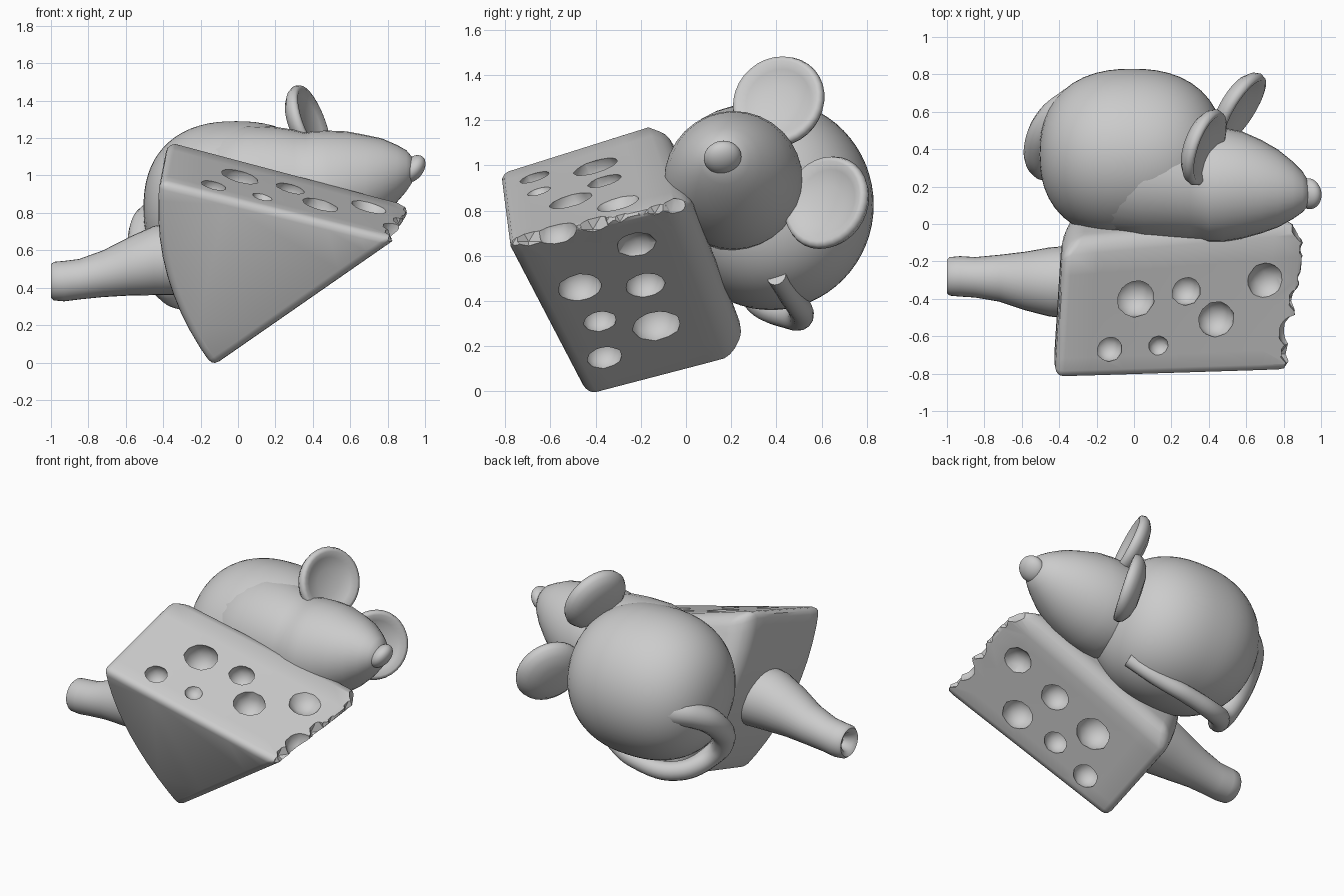
import bpy, bmesh, math, random
from mathutils import Vector, Matrix

random.seed(4)
cube = bpy.data.objects.get("Cube")
if cube:
    bpy.data.objects.remove(cube)

grey = bpy.data.materials.new("plain grey")
grey.use_nodes = True
grey.diffuse_color = (0.6, 0.6, 0.6, 1)
grey.node_tree.nodes["Principled BSDF"].inputs["Base Color"].default_value = (0.6, 0.6, 0.6, 1)


def make(name, bm):
    bmesh.ops.recalc_face_normals(bm, faces=bm.faces)
    mesh = bpy.data.meshes.new(name)
    bm.to_mesh(mesh)
    bm.free()
    mesh.materials.append(grey)
    ob = bpy.data.objects.new(name, mesh)
    bpy.context.collection.objects.link(ob)
    return ob


def select(ob):
    bpy.ops.object.select_all(action="DESELECT")
    ob.select_set(True)
    bpy.context.view_layer.objects.active = ob


def smooth(ob, angle=45):
    select(ob)
    bpy.ops.object.shade_smooth_by_angle(angle=math.radians(angle))


def apply(ob, mod):
    select(ob)
    bpy.ops.object.modifier_apply(modifier=mod.name)


def skin(name, rings):
    """Closed surface through rings of equal length."""
    bm = bmesh.new()
    loops = [[bm.verts.new(p) for p in ring] for ring in rings]
    n = len(loops[0])
    for a, b in zip(loops, loops[1:]):
        for i in range(n):
            j = (i + 1) % n
            bm.faces.new((a[i], a[j], b[j], b[i]))
    bm.faces.new(loops[0])
    bm.faces.new(loops[-1])
    return make(name, bm)


def tube_x(name, stations, n=32):
    """Round sections across x, each given as x, y, z, radius."""
    rings = []
    for x, y, z, r in stations:
        angles = [2 * math.pi * i / n for i in range(n)]
        rings.append([(x, y + r * math.cos(a), z + r * math.sin(a)) for a in angles])
    ob = skin(name, rings)
    smooth(ob)
    return ob


def ball(name, centre, size, power=2.0):
    """Ellipsoid, fuller towards both x ends when power is above 2."""
    bm = bmesh.new()
    bmesh.ops.create_uvsphere(bm, u_segments=48, v_segments=32, radius=1)
    for v in bm.verts:
        v.co /= (abs(v.co.x) ** power + math.hypot(v.co.y, v.co.z) ** power) ** (1 / power)
    bmesh.ops.transform(bm, matrix=Matrix.LocRotScale(Vector(centre), None, Vector(size)), verts=bm.verts)
    ob = make(name, bm)
    smooth(ob)
    return ob


def carve(ob, centre, radius, detail=2):
    bm = bmesh.new()
    bmesh.ops.create_icosphere(bm, subdivisions=detail, radius=radius)
    bmesh.ops.translate(bm, vec=centre, verts=bm.verts)
    cutter = make("cutter", bm)
    cutter.hide_render = True
    mod = ob.modifiers.new("hole", "BOOLEAN")
    mod.operation, mod.solver, mod.object = "DIFFERENCE", "EXACT", cutter
    apply(ob, mod)
    bpy.data.objects.remove(cutter)


# Cheese wedge: rim, tip and lower corner, front and back
front = [Vector(p) for p in ((-0.42, -0.83, 0.97), (0.85, -0.79, 0.66), (-0.14, -0.43, -0.03))]
back = [Vector(p) for p in ((-0.38, -0.17, 1.18), (0.94, -0.05, 0.83), (-0.08, 0.22, 0.14))]


def wedge_ring(rim, tip, low):
    ring = [tip.lerp(rim, i / 7) for i in range(7)]
    for i in range(11):
        t = i / 10
        bulge = 0.36 * t * (1 - t)
        ring.append(rim.lerp(low, t) + bulge * ((rim + low) / 2 - tip))
    return ring + [low.lerp(tip, i / 7) for i in range(1, 7)]


wedge_rings = [wedge_ring(*[f.lerp(b, i / 6) for f, b in zip(front, back)]) for i in range(7)]
# The back swells slightly where the mouse leans on it
middle = sum(back, Vector()) / 3
wedge_rings.append([middle.lerp(p, 0.86) + Vector((0, 0.07, 0.03)) for p in wedge_rings[-1]])
cheese = skin("cheese_wedge", wedge_rings)
bevel = cheese.modifiers.new("soft edges", "BEVEL")
bevel.width, bevel.segments, bevel.angle_limit = 0.045, 3, math.radians(35)
apply(cheese, bevel)


# Holes in the upper and lower faces: position, radius, depth of centre
def holes(spots, place, direction):
    for u, v, r, sink in spots:
        bpy.context.view_layer.update()
        found, hit, face_normal, _ = cheese.ray_cast(Vector(place(u, v)), Vector(direction))
        if found:
            carve(cheese, hit - face_normal * r * sink, r * math.hypot(1, sink))


holes([(0.01, -0.4, 0.105, 0.4), (0.28, -0.36, 0.08, 0.4), (0.44, -0.51, 0.1, 0.2),
       (0.7, -0.3, 0.1, -0.5), (-0.13, -0.67, 0.07, 0.4), (0.13, -0.65, 0.055, -0.3)],
      lambda x, y: (x, y, 3), (0, 0, -1))
holes([(-0.47, 0.46, 0.1, 0.2), (-0.18, 0.47, 0.09, 0.2), (-0.38, 0.31, 0.075, 0.4),
       (-0.13, 0.29, 0.11, 0.4), (-0.36, 0.15, 0.08, 0.4), (-0.22, 0.65, 0.09, -0.5)],
      lambda y, z: (3, y, z), (-1, 0, 0))

# Nibbled tip, with a larger bite near the front and one at the back corner
for i in range(11):
    spot = front[1].lerp(back[1], 0.04 + i * 0.093)
    jitter = Vector([random.uniform(-0.02, 0.02) for _ in range(3)])
    carve(cheese, spot + jitter + Vector((0.01, 0, 0)), random.uniform(0.055, 0.09), 1)
carve(cheese, Vector((0.87, -0.58, 0.72)), 0.1)
carve(cheese, Vector((0.95, -0.01, 0.85)), 0.11)
smooth(cheese, 35)

# Handle with a hollow end
tube_x("handle", [(-0.93, -0.28, 0.43, 0.035), (-0.985, -0.28, 0.435, 0.06),
                  (-1.0, -0.28, 0.435, 0.09), (-0.985, -0.28, 0.435, 0.103),
                  (-0.93, -0.28, 0.435, 0.108), (-0.85, -0.285, 0.445, 0.108),
                  (-0.72, -0.29, 0.475, 0.125), (-0.58, -0.305, 0.515, 0.157),
                  (-0.45, -0.31, 0.545, 0.185), (-0.25, -0.31, 0.56, 0.2)])

# Mouse body, and a head whose neck runs back into it
ball("body", (-0.01, 0.375, 0.825), (0.495, 0.455, 0.465), 2.35)
tube_x("head", [(-0.2, 0.3, 0.88, 0.25), (-0.12, 0.29, 0.9, 0.34), (0.05, 0.272, 0.918, 0.35),
                (0.2, 0.25, 0.93, 0.33), (0.3, 0.23, 0.933, 0.311), (0.36, 0.215, 0.93, 0.298),
                (0.4, 0.21, 0.93, 0.307), (0.48, 0.21, 0.935, 0.305), (0.58, 0.208, 0.95, 0.286),
                (0.68, 0.2, 0.967, 0.25), (0.77, 0.19, 0.99, 0.208), (0.85, 0.18, 1.01, 0.153),
                (0.9, 0.172, 1.025, 0.11), (0.93, 0.165, 1.03, 0.07), (0.945, 0.16, 1.03, 0.02)])

# Nose
nose = ball("nose", (0, 0, 0), (0.055, 0.083, 0.083))
nose.location = (0.935, 0.162, 1.035)
nose.rotation_euler = (0, math.radians(38), math.radians(10))

# Thick, dished round ears
ear_profile = [(0.0, -0.07), (0.09, -0.066), (0.16, -0.046), (0.2, -0.015), (0.213, 0.015),
               (0.205, 0.04), (0.185, 0.046), (0.15, 0.025), (0.08, 0.008), (0.0, 0.003)]


def ear(name, centre, facing):
    bm = bmesh.new()
    verts = [bm.verts.new((r, 0, z)) for r, z in ear_profile]
    edges = [bm.edges.new(pair) for pair in zip(verts, verts[1:])]
    bmesh.ops.spin(bm, geom=verts + edges, axis=(0, 0, 1), cent=(0, 0, 0),
                   angle=2 * math.pi, steps=32)
    bmesh.ops.remove_doubles(bm, verts=bm.verts, dist=0.0005)
    turn = Vector(facing).to_track_quat("Z", "Y")
    bmesh.ops.transform(bm, matrix=Matrix.LocRotScale(Vector(centre), turn, None), verts=bm.verts)
    smooth(make(name, bm), 60)


ear("upper_ear", (0.365, 0.415, 1.275), (0.88, -0.31, 0.34))
ear("lower_ear", (0.555, 0.63, 0.83), (0.8, -0.5, 0.28))

# Tail curling under the body
curve = bpy.data.curves.new("tail", "CURVE")
curve.dimensions = "3D"
curve.bevel_depth, curve.bevel_resolution, curve.use_fill_caps = 0.065, 5, True
curve.resolution_u = 8
path = [(-0.32, 0.65, 0.82), (-0.44, 0.56, 0.79), (-0.51, 0.42, 0.69), (-0.49, 0.31, 0.54),
        (-0.41, 0.31, 0.42), (-0.27, 0.46, 0.335), (0.0, 0.51, 0.35), (0.2, 0.47, 0.41),
        (0.38, 0.4, 0.51)]
spline = curve.splines.new("BEZIER")
spline.bezier_points.add(len(path) - 1)
for i, (point, co) in enumerate(zip(spline.bezier_points, path)):
    point.co = co
    point.radius = 1.35 - 0.085 * i
    point.handle_left_type = point.handle_right_type = "AUTO"
curve.materials.append(grey)
tail = bpy.data.objects.new("tail", curve)
bpy.context.collection.objects.link(tail)
select(tail)
bpy.ops.object.convert(target="MESH")
smooth(bpy.context.view_layer.objects.active)
